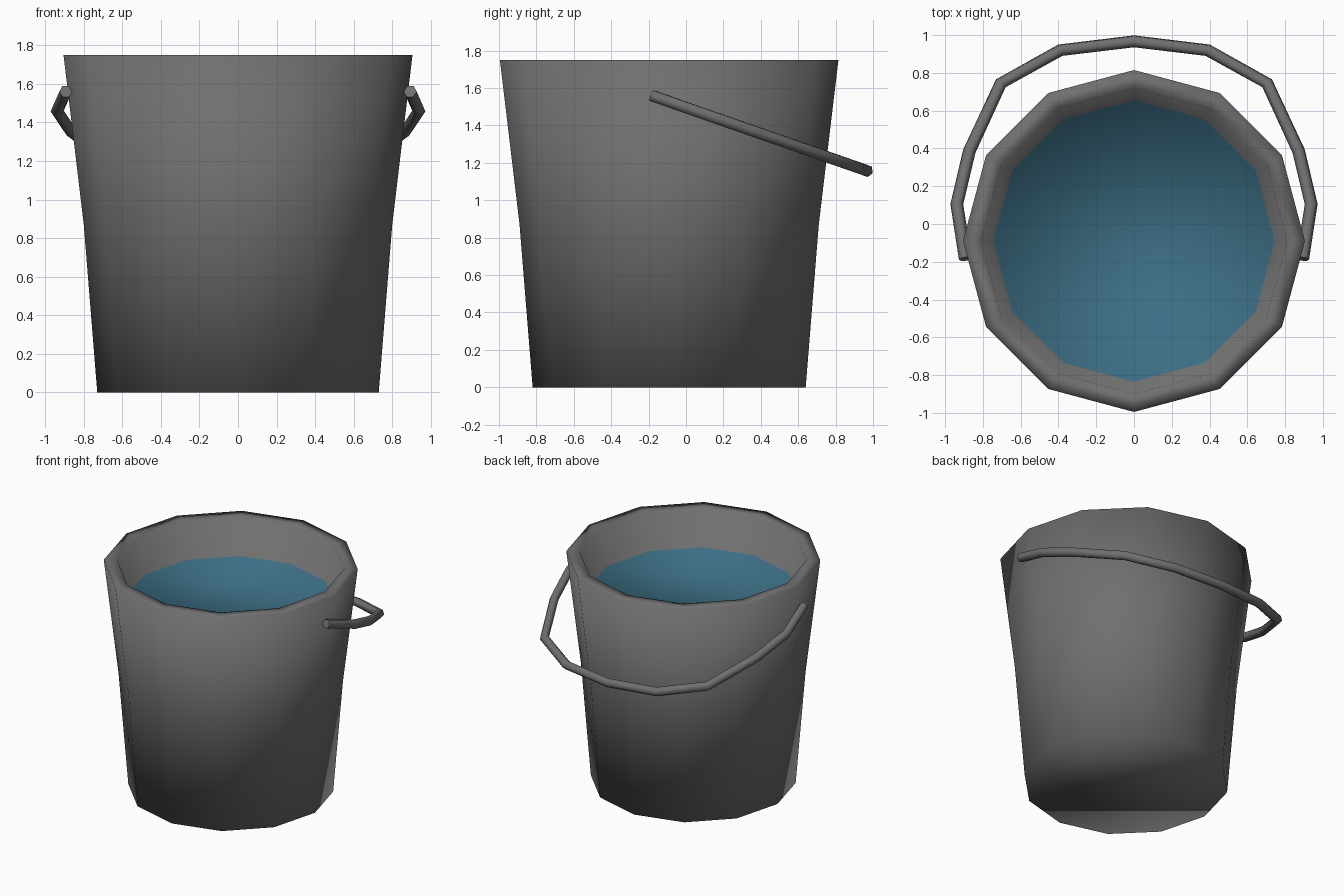
import bpy, bmesh, math

if "Cube" in bpy.data.objects:
    bpy.data.objects.remove(bpy.data.objects["Cube"])

def material(name, rgb):
    m = bpy.data.materials.new(name)
    m.diffuse_color = (*rgb, 1)
    m.use_nodes = True
    m.node_tree.nodes["Principled BSDF"].inputs["Base Color"].default_value = m.diffuse_color
    return m

metal = material("dark_grey_metal", (0.16, 0.16, 0.16))
blue = material("water_blue", (0.045, 0.155, 0.23))

SIDES, CY = 12, -0.09

# Bucket: one lathed shell from base, over the rim, down to the water
profile = [(0.73, 0), (0.80, 0.87), (0.905, 1.75), (0.81, 1.75), (0.745, 1.47)]
bm = bmesh.new()
rings = [[bm.verts.new((r * math.cos(2 * math.pi * i / SIDES),
                        CY + r * math.sin(2 * math.pi * i / SIDES), z))
          for i in range(SIDES)] for r, z in profile]
for low, high in zip(rings, rings[1:]):
    for i in range(SIDES):
        j = (i + 1) % SIDES
        bm.faces.new((low[i], low[j], high[j], high[i]))
bm.faces.new(rings[0][::-1])
water = bm.faces.new(rings[-1])
water.material_index = 1
for f in bm.faces:
    f.smooth = True
mesh = bpy.data.meshes.new("bucket")
bm.to_mesh(mesh)
bm.free()
mesh.materials.append(metal)
mesh.materials.append(blue)
bpy.context.collection.objects.link(bpy.data.objects.new("bucket_with_water", mesh))

# Handle: half outline mirrored, lying on a sloping plane
half = [(0.893, -0.185), (0.938, 0.105), (0.872, 0.385), (0.705, 0.745), (0.39, 0.92)]
path = half + [(0, 0.967)] + [(-x, y) for x, y in reversed(half)]
curve = bpy.data.curves.new("handle", 'CURVE')
curve.dimensions = '3D'
curve.bevel_depth = 0.034
curve.bevel_resolution = 1
curve.use_fill_caps = True
spline = curve.splines.new('POLY')
spline.points.add(len(path) - 1)
for p, (x, y) in zip(spline.points, path):
    p.co = (x, y, 1.56 - 0.349 * (y + 0.185), 1)
curve.materials.append(metal)
handle = bpy.data.objects.new("handle", curve)
bpy.context.collection.objects.link(handle)
bpy.context.view_layer.objects.active = handle
handle.select_set(True)
bpy.ops.object.convert(target='MESH')
bpy.ops.object.shade_smooth()
